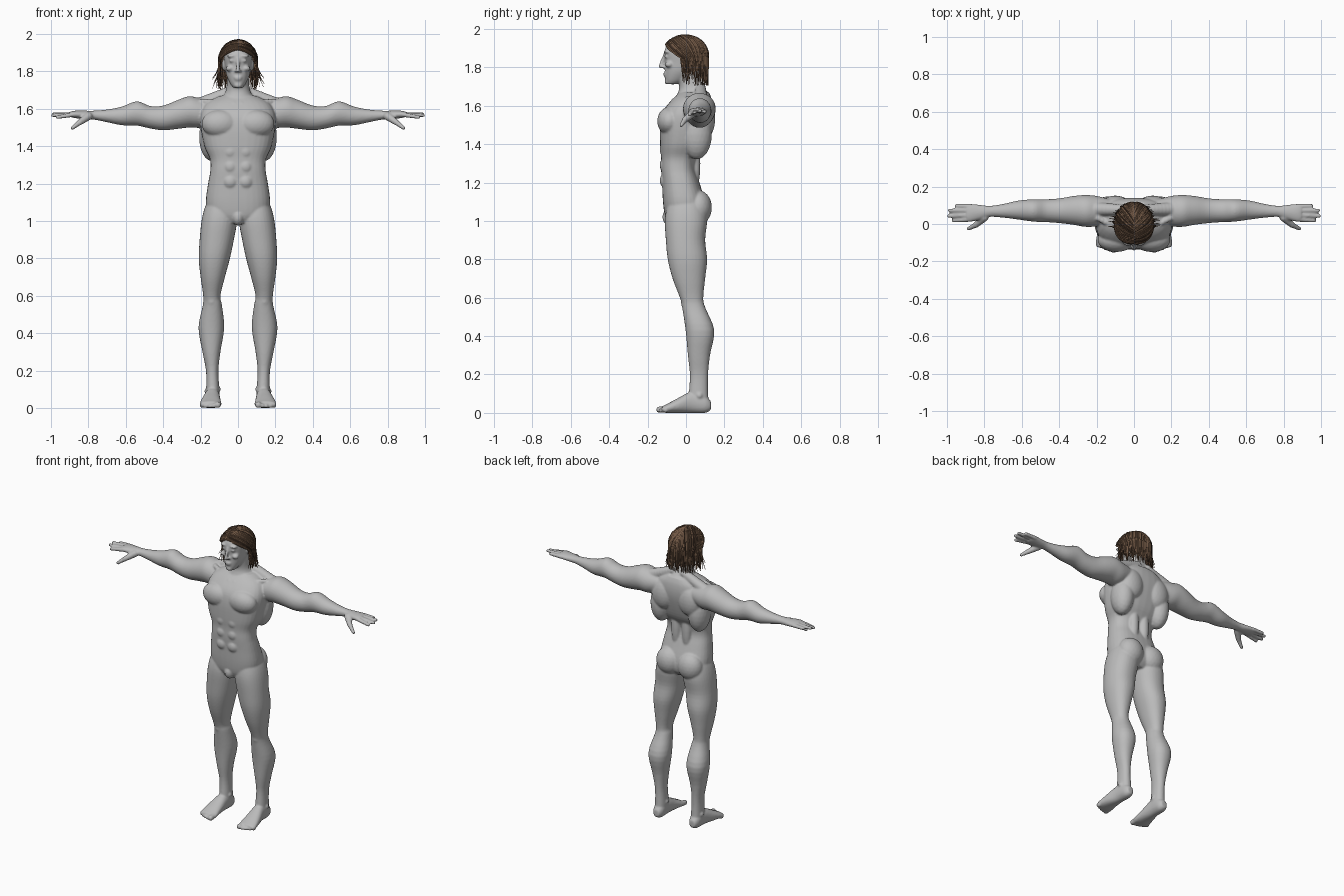
import bpy, bmesh, math, random
from mathutils import Vector, Matrix

random.seed(4)
default_cube = bpy.data.objects.get("Cube")
if default_cube:
    bpy.data.objects.remove(default_cube, do_unlink=True)


def material(name, rgb):
    mat = bpy.data.materials.new(name)
    mat.use_nodes = True
    colour = (*rgb, 1)
    mat.diffuse_color = colour
    mat.node_tree.nodes["Principled BSDF"].inputs["Base Color"].default_value = colour
    return mat


skin = material("grey skin", (.5, .5, .5))
brown = material("brown hair", (.17, .1, .06))
dark_brown = material("dark brown hair", (.07, .04, .025))

X, Y, Z = range(3)
body = bmesh.new()


def loft(axis, rings, side=1, power=2.2, steps=4, sides=32):
    """Skin rounded sections (position, a_min, a_max, b_min, b_max) along an axis."""
    others = [i for i in range(3) if i != axis]
    keys = [Vector(r) for r in rings]
    smooth = []
    for i in range(len(keys) - 1):
        p, q = keys[i], keys[i + 1]
        before, after = keys[max(i - 1, 0)], keys[min(i + 2, len(keys) - 1)]
        for k in range(steps):
            t = k / steps
            smooth.append(p + (q - before) * (t / 2)
                          + (before * 2 - p * 5 + q * 4 - after) * (t * t / 2)
                          + (p * 3 - before - q * 3 + after) * (t ** 3 / 2))
    smooth.append(keys[-1])
    loops = []
    for pos, a0, a1, b0, b1 in smooth:
        loop = []
        for k in range(sides):
            angle = math.tau * k / sides
            c, s = math.cos(angle), math.sin(angle)
            co = [0, 0, 0]
            co[axis] = pos
            co[others[0]] = (a0 + a1) / 2 + (a1 - a0) / 2 * math.copysign(abs(c) ** (2 / power), c)
            co[others[1]] = (b0 + b1) / 2 + (b1 - b0) / 2 * math.copysign(abs(s) ** (2 / power), s)
            co[X] *= side
            loop.append(body.verts.new(co))
        loops.append(loop)
    for low, high in zip(loops, loops[1:]):
        for k in range(sides):
            n = (k + 1) % sides
            body.faces.new((low[k], low[n], high[n], high[k]))
    body.faces.new(loops[0])
    body.faces.new(loops[-1])


def blob(centre, radii, side=1):
    centre = Vector((centre[0] * side, centre[1], centre[2]))
    matrix = Matrix.Translation(centre) @ Matrix.Diagonal((*radii, 1))
    bmesh.ops.create_icosphere(body, subdivisions=3, radius=1, matrix=matrix)


def rod(start, end, r0, r1, side=1, count=10):
    for k in range(count):
        t = k / (count - 1)
        r = r0 + (r1 - r0) * t
        blob(Vector(start).lerp(Vector(end), t), (r, r, r), side)


def centred(rows):
    return [(z, -w, w, front, back) for z, w, front, back in rows]


# Torso, neck and head
loft(Z, centred([
    (.99, .1, -.09, .07), (1.03, .155, -.11, .1), (1.1, .172, -.12, .1),
    (1.2, .16, -.125, .07), (1.27, .148, -.13, .05), (1.33, .15, -.13, .06),
    (1.4, .18, -.135, .1), (1.5, .2, -.135, .13), (1.57, .2, -.12, .14),
    (1.63, .17, -.075, .135), (1.67, .1, -.03, .12)]), power=2.5)
loft(Z, centred([
    (1.6, .12, -.07, .13), (1.66, .085, -.045, .12), (1.7, .064, -.035, .09),
    (1.76, .058, -.045, .075), (1.82, .055, -.04, .07)]))
loft(Z, centred([
    (1.712, .024, -.1, -.05), (1.735, .042, -.108, 0), (1.78, .062, -.11, .06),
    (1.83, .07, -.11, .085), (1.88, .075, -.113, .095), (1.92, .07, -.095, .085),
    (1.95, .045, -.05, .05)]))

# Nose, lips and chin
rod((0, -.112, 1.868), (0, -.133, 1.805), .007, .011)
blob((0, -.107, 1.768), (.024, .012, .006))
blob((0, -.106, 1.757), (.02, .012, .006))
blob((0, -.098, 1.725), (.022, .014, .014))
blob((0, -.085, 1.02), (.032, .038, .045))

LEG = [
    (1.13, .03, .15, -.08, .08), (1.07, .01, .178, -.1, .1), (1, .005, .195, -.11, .11),
    (.9, .022, .205, -.105, .1), (.8, .043, .21, -.095, .11), (.7, .07, .2, -.07, .1),
    (.6, .094, .186, -.032, .09), (.55, .086, .188, -.02, .1), (.43, .074, .211, -.002, .147),
    (.3, .094, .19, .01, .125), (.2, .105, .171, .02, .115), (.1, .1, .17, .015, .115),
    (.03, .1, .17, .01, .12)]
FOOT = [
    (.13, .115, .155, .015, .06), (.1, .1, .17, 0, .09), (.03, .098, .176, 0, .11),
    (-.04, .093, .194, 0, .078), (-.1, .088, .205, 0, .046), (-.125, .092, .2, .003, .034)]
ARM = [
    (.12, .01, .13, 1.53, 1.64), (.2, -.012, .15, 1.5, 1.655), (.26, -.015, .155, 1.5, 1.667),
    (.32, -.005, .15, 1.493, 1.648), (.4, .005, .137, 1.485, 1.617), (.47, .01, .132, 1.495, 1.615),
    (.54, .013, .132, 1.51, 1.64), (.62, .024, .125, 1.512, 1.612), (.7, .034, .107, 1.528, 1.596),
    (.77, .038, .097, 1.542, 1.59), (.82, .024, .102, 1.545, 1.59), (.87, .012, .107, 1.55, 1.59),
    (.895, .016, .102, 1.555, 1.586)]
# Muscles and bones: centre, radii
MUSCLES = {
    "chest": ((.095, -.085, 1.52), (.1, .065, .075)),
    "buttock": ((.08, .065, 1.07), (.085, .07, .09)),
    "side_back": ((.14, .055, 1.45), (.068, .08, .13)),
    "shoulder_blade": ((.1, .1, 1.53), (.08, .052, .1)),
    "lower_back": ((.04, .045, 1.3), (.032, .03, .15)),
    "knee": ((.14, .008, .575), (.034, .034, .045)),
    "inner_ankle": ((.106, .06, .1), (.014, .016, .016)),
    "outer_ankle": ((.166, .07, .09), (.014, .016, .016)),
    "brow": ((.034, -.1, 1.882), (.026, .016, .009)),
    "eye": ((.032, -.1, 1.857), (.015, .014, .009)),
    "cheek": ((.044, -.088, 1.815), (.022, .022, .016)),
    "nostril": ((.01, -.118, 1.802), (.009, .012, .008)),
    "ear": ((.076, .005, 1.835), (.01, .02, .032))}

for side in (1, -1):
    loft(Z, LEG, side)
    loft(Y, FOOT, side)
    loft(X, ARM, side, power=2)
    for centre, radii in MUSCLES.values():
        blob(centre, radii, side)
    # Stomach muscles
    for z in (1.21, 1.29, 1.37):
        blob((.04, -.1, z), (.042, .037, .043), side)
    # Collar bone and neck-to-shoulder slope
    rod((.02, -.065, 1.625), (.19, .03, 1.64), .013, .016, side)
    rod((.04, .075, 1.695), (.21, .08, 1.62), .028, .038, side)
    # Toes
    for k in range(5):
        x = .108 + k * .0215
        r = .017 if k == 0 else .0125 - k * .0005
        rod((x, -.1, r + .004), (x, -.139 + k * k * .002, r), r, r, side, 5)
    # Fingers and thumb
    for root, tip, length, drop in ((.025, .018, .965, 1.555), (.048, .043, .989, 1.565),
                                    (.072, .073, .986, 1.572), (.095, .098, .95, 1.57)):
        rod((.875, root, 1.57), (length, tip, drop), .0135, .0105, side, 12)
    rod((.8, .035, 1.56), (.845, -.005, 1.528), .022, .016, side)
    rod((.845, -.005, 1.528), (.885, -.025, 1.498), .015, .0105, side)


def finish(obj):
    """Turn curves and modifiers into a plain smooth mesh."""
    bpy.ops.object.select_all(action='DESELECT')
    obj.select_set(True)
    bpy.context.view_layer.objects.active = obj
    bpy.ops.object.convert(target='MESH')
    bpy.ops.object.shade_smooth()


def add_object(name, data, mat):
    data.materials.append(mat)
    obj = bpy.data.objects.new(name, data)
    bpy.context.collection.objects.link(obj)
    return obj


# Fuse the body into one skin
bmesh.ops.recalc_face_normals(body, faces=body.faces)
mesh = bpy.data.meshes.new("body")
body.to_mesh(mesh)
body.free()
figure = add_object("body", mesh, skin)
remesh = figure.modifiers.new("Fuse", 'REMESH')
remesh.mode = 'VOXEL'
remesh.voxel_size = .006
soften = figure.modifiers.new("Soften", 'SMOOTH')
soften.factor = .5
soften.iterations = 4
finish(figure)

# Hair cap, cut away over the face
CENTRE, SCALE = Vector((0, -.005, 1.86)), Vector((.1, .117, .103))
cap = bmesh.new()
bmesh.ops.create_icosphere(cap, subdivisions=4, radius=1)
bmesh.ops.delete(cap, geom=[v for v in cap.verts if v.co.z < -.3 - 1.02 * v.co.y], context='VERTS')
for v in cap.verts:
    v.co = CENTRE + v.co * SCALE
mesh = bpy.data.meshes.new("hair_cap")
cap.to_mesh(mesh)
cap.free()
finish(add_object("hair_cap", mesh, brown))


def strands(name, count, mat):
    """Tapered locks from the parting, over the skull, hanging to the neck."""
    curve = bpy.data.curves.new(name, 'CURVE')
    curve.dimensions = '3D'
    curve.bevel_depth = .0045
    curve.bevel_resolution = 0
    curve.use_fill_caps = True
    for k in range(count * 2):
        side = 1 if k % 2 else -1
        u = (k // 2 + random.random()) / count
        lean = math.radians(-56 + 100 * u)
        turn = math.radians(78 + 102 * u)
        root = Vector((0, math.sin(lean), math.cos(lean)))
        edge = Vector((side * math.sin(turn), -math.cos(turn), -.1))
        lift = random.uniform(1, 1.05)
        path = [CENTRE + root.lerp(edge, i / 7).normalized() * SCALE * lift for i in range(8)]
        flare = random.choice((-.1, 0, 0, .05, .15, .4)) * (1 - .7 * u)
        bottom = random.uniform(1.7, 1.77)
        last = path[-1]
        for t in (.35, .7, 1):
            spread = 1 + flare * t * t
            path.append(Vector((last.x * spread, last.y + .012 * t * (1 - u),
                                last.z + (bottom - last.z) * t)))
        spline = curve.splines.new('POLY')
        spline.points.add(len(path) - 1)
        for i, (point, co) in enumerate(zip(spline.points, path)):
            point.co = (*co, 1)
            point.radius = 1 if i < 8 else 1.1 - .3 * (i - 7)
    finish(add_object(name, curve, mat))


strands("hair_strands", 85, brown)
strands("dark_hair_strands", 35, dark_brown)
